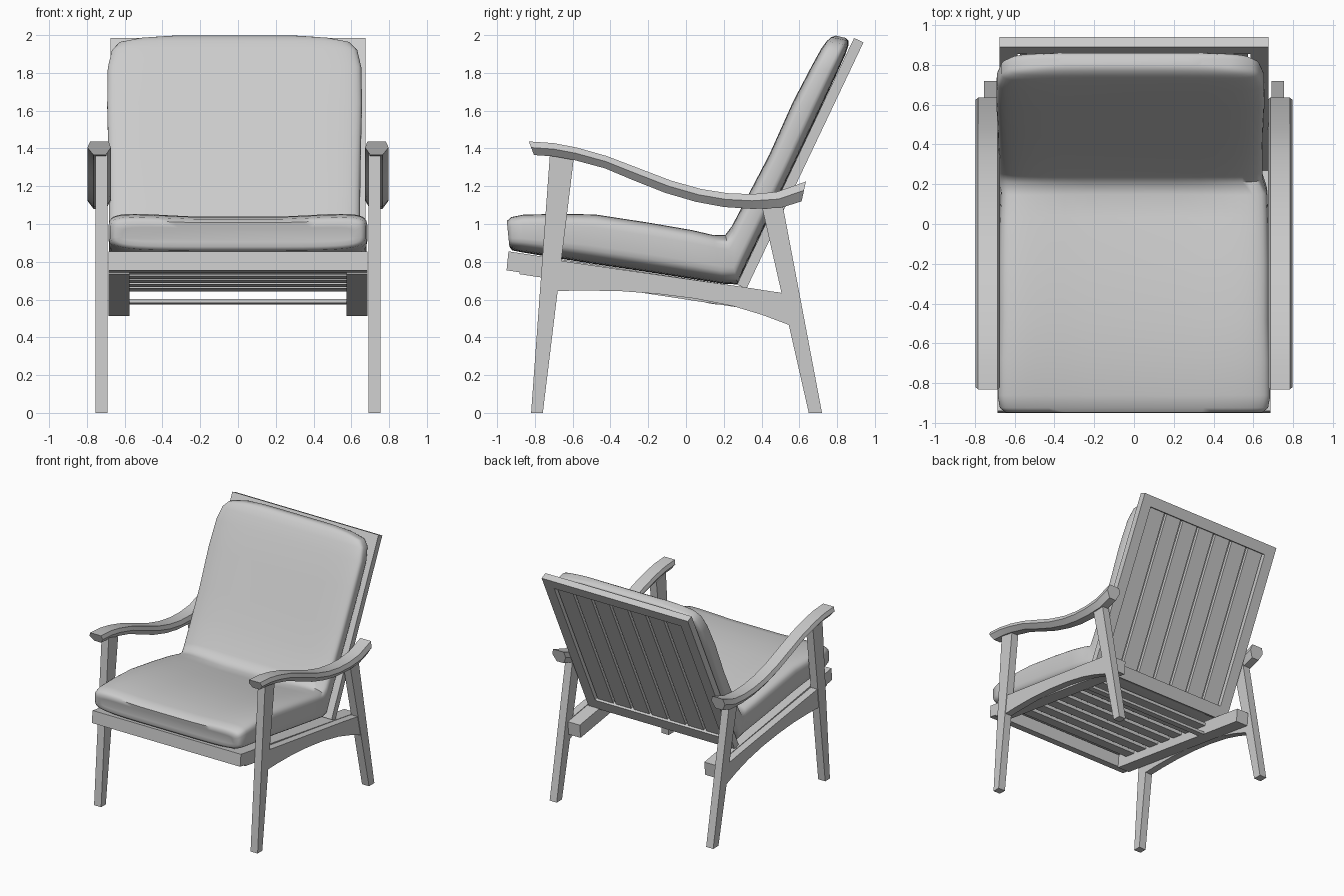
import bpy, bmesh, math

if "Cube" in bpy.data.objects:
    bpy.data.objects.remove(bpy.data.objects["Cube"])


def loft(name, rings, mirror=False, smooth=None):
    """Skin a list of equal-length vertex rings and cap both ends."""
    bm = bmesh.new()
    vr = [[bm.verts.new(p) for p in r] for r in rings]
    n = len(rings[0])
    for a, b in zip(vr, vr[1:]):
        for i in range(n):
            bm.faces.new((a[i], a[(i + 1) % n], b[(i + 1) % n], b[i]))
    bm.faces.new(vr[0])
    bm.faces.new(vr[-1])
    bmesh.ops.recalc_face_normals(bm, faces=bm.faces)
    me = bpy.data.meshes.new(name)
    bm.to_mesh(me)
    bm.free()
    ob = bpy.data.objects.new(name, me)
    bpy.context.collection.objects.link(ob)
    if mirror:
        ob.modifiers.new("mirror", 'MIRROR').use_mirror_merge = False
    if smooth:
        bpy.ops.object.select_all(action='DESELECT')
        ob.select_set(True)
        bpy.context.view_layer.objects.active = ob
        bpy.ops.object.shade_smooth_by_angle(angle=math.radians(smooth))
    return ob


def prism(name, side, x0, x1, mirror=False):
    """Extrude a (y, z) outline from x0 to x1."""
    return loft(name, [[(x, y, z) for y, z in side] for x in (x0, x1)], mirror)


# Legs
prism("front_legs", [(-.82, 0), (-.758, 0), (-.595, 1.34), (-.72, 1.375)], .69, .755, True)
prism("rear_legs", [(.65, 0), (.72, 0), (.51, 1.11), (.4, 1.1)], .69, .755, True)

# Arched side aprons between the legs
prism("side_aprons", [(-.7, .645), (-.55, .648), (-.35, .645), (-.15, .63), (.05, .605),
                      (.25, .565), (.4, .52), (.56, .46), (.57, .625), (.3, .667),
                      (-.7, .81)], .69, .75, True)


# Tilted seat frame
def seat(y, d):
    return (y - d * .1, .855 - .152 * (y + .94) - d)


def seat_box(name, y0, y1, d0, d1, x0, x1, mirror=False):
    prism(name, [seat(y0, d0), seat(y1, d0), seat(y1, d1), seat(y0, d1)], x0, x1, mirror)


seat_box("seat_front_rail", -.94, -.87, 0, .1, -.685, .685)
seat_box("seat_side_rails", -.87, .58, 0, .11, .575, .685, True)
for i in range(7):
    y = -.78 + i * .145
    seat_box(f"seat_slat_{i + 1}", y, y + .1, .015, .04, -.575, .575)
seat_box("seat_cross_bar", .12, .18, .09, .112, -.575, .575)


# Reclined back frame
def back(d, n):
    return (.27 + .429 * d + .903 * n, .68 + .903 * d - .429 * n)


def back_box(name, d0, d1, n0, n1, x0, x1, mirror=False):
    prism(name, [back(d0, n0), back(d1, n0), back(d1, n1), back(d0, n1)], x0, x1, mirror)


back_box("back_stiles", 0, 1.445, 0, .055, .585, .675, True)
back_box("back_bottom_rail", 0, .1, 0, .055, -.585, .585)
back_box("back_top_rail", 1.36, 1.445, 0, .055, -.585, .585)
step = 1.17 / 7
for i in range(7):
    x = -.585 + i * step
    back_box(f"back_slat_{i + 1}", .1, 1.36, .008, .035, x + .012, x + step - .012)

# Curved armrests: hexagonal section swept along top and underside points
arm = [((-.832, 1.437), (-.805, 1.365)), ((-.7, 1.428), (-.7, 1.358)), ((-.58, 1.405), (-.59, 1.338)),
       ((-.42, 1.36), (-.43, 1.295)), ((-.25, 1.295), (-.28, 1.232)), ((-.08, 1.23), (-.11, 1.165)),
       ((.08, 1.185), (.05, 1.118)), ((.22, 1.163), (.2, 1.09)), ((.35, 1.158), (.35, 1.08)),
       ((.48, 1.17), (.5, 1.085)), ((.635, 1.225), (.612, 1.12))]
section = [(.685, 0), (.783, 0), (.797, .45), (.765, 1), (.7, 1), (.673, .45)]
loft("armrests", [[(x, t[0] + (b[0] - t[0]) * f, t[1] + (b[1] - t[1]) * f) for x, f in section]
                  for t, b in arm], True, 25)

# Cushion: rounded sections (underside point, top point, half width) along an L-shaped run
run = [((-.93, .905), (-.945, .99), .61), ((-.935, .88), (-.95, 1.03), .65),
       ((-.92, .86), (-.925, 1.055), .675), ((-.87, .85), (-.86, 1.07), .685),
       ((-.7, .822), (-.68, 1.078), .685), ((-.5, .79), (-.48, 1.078), .68),
       ((-.2, .745), (-.2, 1.035), .68), ((.05, .706), (.03, .995), .675),
       ((.2, .683), (.14, .968), .67), ((.275, .68), (.205, .955), .665),
       ((.305, .755), (.24, 1.0), .665), ((.436, 1.03), (.34, 1.19), .665),
       ((.565, 1.3), (.435, 1.37), .668), ((.707, 1.6), (.56, 1.65), .675),
       ((.8, 1.8), (.66, 1.84), .672), ((.845, 1.9), (.71, 1.93), .65),
       ((.86, 1.945), (.74, 1.97), .61), ((.86, 1.97), (.765, 1.99), .5),
       ((.845, 1.985), (.79, 1.998), .36)]
rings = []
for k, (b, t, hw) in enumerate(run):
    dip = .17 if k < 9 else .06
    cx = 0 if k < 9 else -.018
    ring = []
    for i in range(48):
        a = 2 * math.pi * (i + .5) / 48
        c, s = math.cos(a), math.sin(a)
        u = math.copysign(abs(c) ** .4, c)
        f = .5 + .5 * math.copysign(abs(s) ** .4, s)
        if f > .5:
            f -= dip * (1 - u * u) * (2 * f - 1)
        ring.append((cx + hw * u, b[0] + (t[0] - b[0]) * f, b[1] + (t[1] - b[1]) * f))
    rings.append(ring)
loft("cushion", rings, False, 60)
